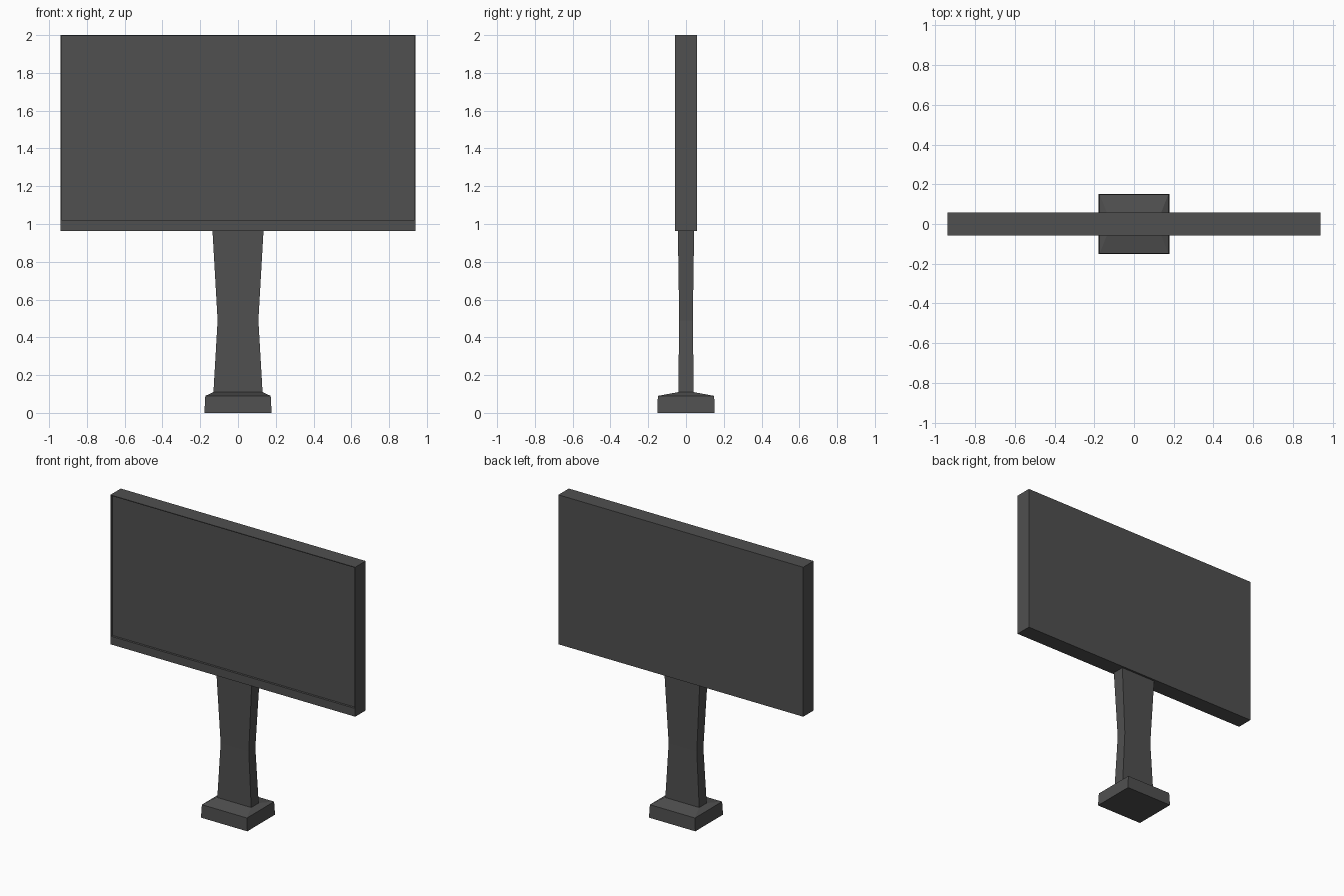
import bpy, bmesh

if "Cube" in bpy.data.objects:
    bpy.data.objects.remove(bpy.data.objects["Cube"])

grey = bpy.data.materials.new("dark grey")
grey.diffuse_color = (0.08, 0.08, 0.08, 1)
grey.use_nodes = True
grey.node_tree.nodes["Principled BSDF"].inputs["Base Color"].default_value = grey.diffuse_color


def finish(name, bm):
    bmesh.ops.recalc_face_normals(bm, faces=bm.faces)
    mesh = bpy.data.meshes.new(name)
    bm.to_mesh(mesh)
    bm.free()
    mesh.materials.append(grey)
    obj = bpy.data.objects.new(name, mesh)
    bpy.context.collection.objects.link(obj)
    return obj


def loft(name, rings):
    """Stack of rectangles (half_x, half_y, z), joined and capped."""
    bm = bmesh.new()
    loops = [[bm.verts.new((sx * hx, sy * hy, z))
              for sx, sy in ((-1, -1), (1, -1), (1, 1), (-1, 1))]
             for hx, hy, z in rings]
    for a, b in zip(loops, loops[1:]):
        for i in range(4):
            j = (i + 1) % 4
            bm.faces.new((a[i], a[j], b[j], b[i]))
    bm.faces.new(loops[0])
    bm.faces.new(loops[-1])
    return finish(name, bm)


# Foot with a shallow sloped top, and waisted post
loft("base", [(0.178, 0.152, 0), (0.173, 0.149, 0.09), (0.13, 0.041, 0.11)])
loft("post", [(0.13, 0.041, 0.11), (0.108, 0.036, 0.49), (0.135, 0.043, 0.963)])

# Display panel: front opening with thin rim and deeper lower bezel, pushed in
W, D, Z0, Z1 = 0.94, 0.057, 0.963, 2.0
RIM, SILL, DEPTH = 0.007, 1.02, 0.015
bm = bmesh.new()
bmesh.ops.create_cube(bm, size=1)
for v in bm.verts:
    v.co = (v.co.x * 2 * W, v.co.y * 2 * D, Z0 + (v.co.z + 0.5) * (Z1 - Z0))
bm.normal_update()
front = min(bm.faces, key=lambda f: f.normal.y)
bmesh.ops.inset_individual(bm, faces=[front], thickness=RIM)
for v in front.verts:
    if v.co.z < 1.5:
        v.co.z = SILL
bmesh.ops.inset_individual(bm, faces=[front], thickness=0.0, depth=0.0)
for v in front.verts:
    v.co.y += DEPTH
finish("display_panel", bm)
